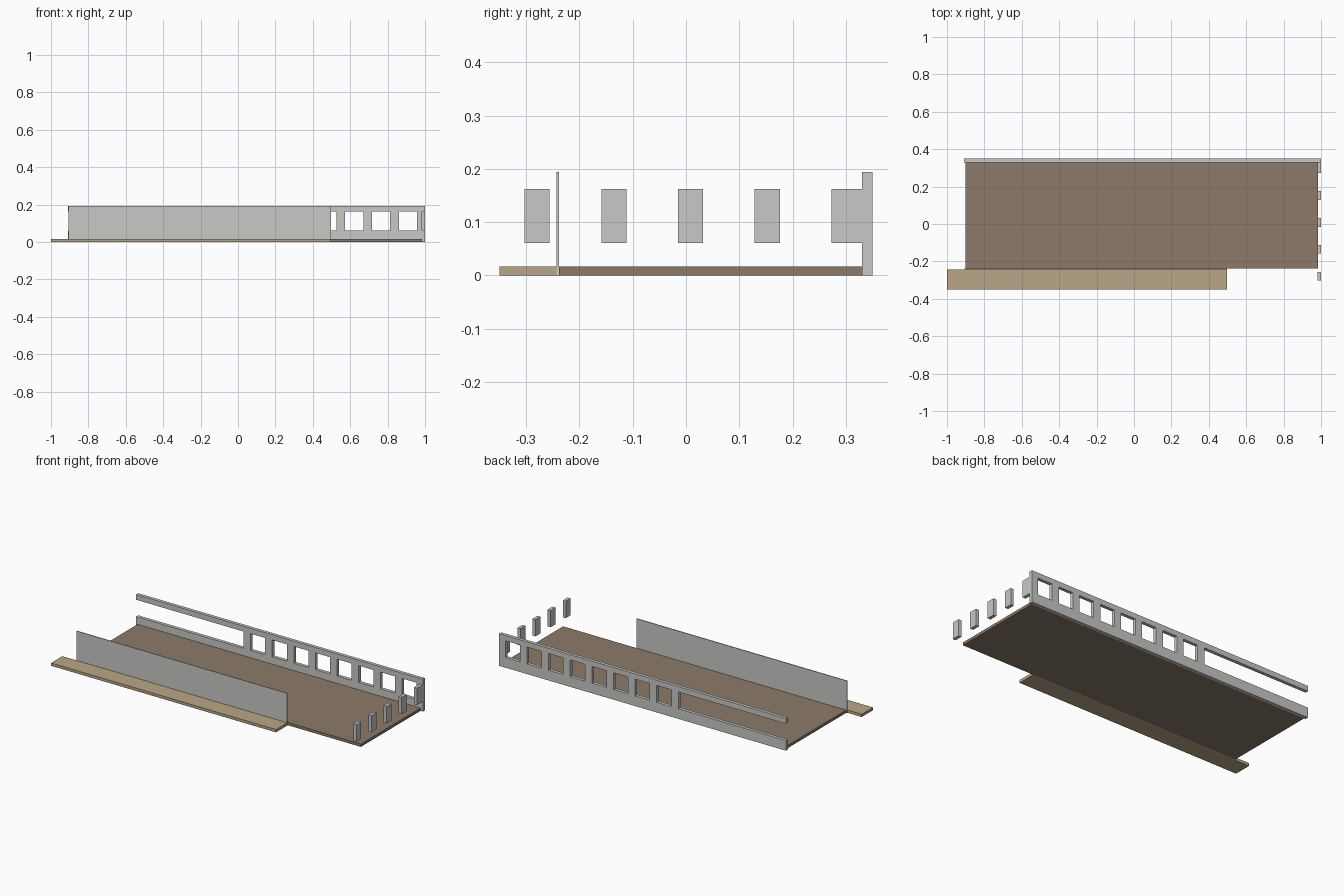
import bpy, bmesh

cube = bpy.data.objects.get("Cube")
if cube:
    bpy.data.objects.remove(cube, do_unlink=True)


def make_material(name, rgb):
    mat = bpy.data.materials.new(name)
    mat.use_nodes = True
    color = (*rgb, 1)
    mat.diffuse_color = color
    node = next(n for n in mat.node_tree.nodes if n.type == 'BSDF_PRINCIPLED')
    node.inputs["Base Color"].default_value = color
    node.inputs["Roughness"].default_value = 0.8
    return mat


grey = make_material("wall grey", (0.58, 0.58, 0.57))
brown = make_material("floor brown", (0.262, 0.195, 0.144))
tan = make_material("deck tan", (0.485, 0.381, 0.242))


def add_object(name, bm, mat):
    bmesh.ops.recalc_face_normals(bm, faces=bm.faces)
    mesh = bpy.data.meshes.new(name)
    bm.to_mesh(mesh)
    bm.free()
    mesh.materials.append(mat)
    obj = bpy.data.objects.new(name, mesh)
    bpy.context.collection.objects.link(obj)
    return obj


def box(name, xs, ys, zs, mat):
    bm = bmesh.new()
    bmesh.ops.create_cube(bm, size=1)
    for v in bm.verts:
        for axis, (low, high) in enumerate((xs, ys, zs)):
            v.co[axis] = high if v.co[axis] > 0 else low
    return add_object(name, bm, mat)


HEIGHT, SILL, HEAD = 0.194, 0.061, 0.162
PITCH, POST, SLAB = 0.144, 0.047, 0.017

# Floor, front deck and solid front wall
box("floor", (-0.90, 0.985), (-0.238, 0.33), (0, SLAB), brown)
box("deck", (-1.0, 0.498), (-0.35, -0.243), (0, SLAB), tan)
box("front_wall", (-0.905, 0.498), (-0.243, -0.238), (0, HEIGHT), grey)

# Back wall: a panel of cells with the openings left out, then thickened
cuts = [-0.91]
for i in reversed(range(8)):
    window_left = 0.861 - i * PITCH
    cuts += [window_left - POST, window_left]
cuts += [0.958, 1.0]
levels = [0, SILL, HEAD, HEIGHT]

bm = bmesh.new()
grid = [[bm.verts.new((x, 0.35, z)) for z in levels] for x in cuts]
for col in range(len(cuts) - 1):
    for row in range(3):
        if row == 1 and col % 2 == 0:
            continue
        a, b = grid[col], grid[col + 1]
        bm.faces.new((a[row], a[row + 1], b[row + 1], b[row]))
bm.normal_update()
# Extrude the panel towards the front
result = bmesh.ops.extrude_face_region(bm, geom=bm.faces[:], use_keep_orig=True)
moved = [g for g in result["geom"] if isinstance(g, bmesh.types.BMVert)]
bmesh.ops.translate(bm, verts=moved, vec=(0, -0.02, 0))
add_object("back_wall", bm, grey)

# Row of window posts along the left side; the last one meets the back wall
for i in range(5):
    y = -0.303 + i * PITCH
    end = 0.33 if i == 4 else y + POST
    box(f"side_post_{i + 1}", (0.98, 1.0), (y, end), (SILL, HEAD), grey)
